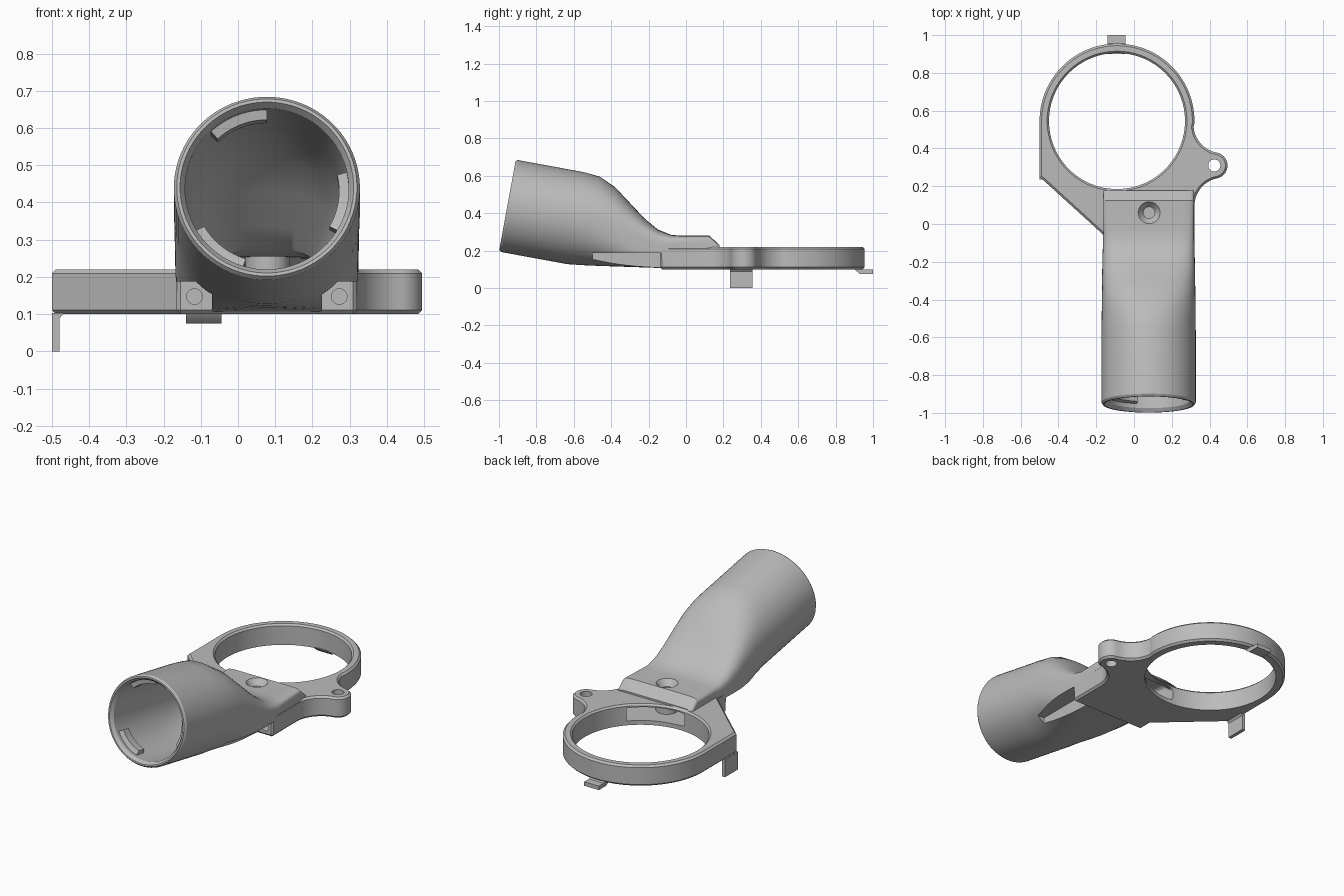
import bpy, bmesh, math
from mathutils import Vector

if "Cube" in bpy.data.objects:
    bpy.data.objects.remove(bpy.data.objects["Cube"])

grey = bpy.data.materials.new("plain_grey")
grey.diffuse_color = (0.5, 0.5, 0.5, 1)
grey.use_nodes = True
grey.node_tree.nodes["Principled BSDF"].inputs["Base Color"].default_value = grey.diffuse_color
CX = 0.0775                     # duct centre line
RING = (-0.09, 0.545)           # ring centre


def finish(bm, name):
    bmesh.ops.recalc_face_normals(bm, faces=bm.faces[:])
    me = bpy.data.meshes.new(name)
    bm.to_mesh(me)
    bm.free()
    ob = bpy.data.objects.new(name, me)
    bpy.context.collection.objects.link(ob)
    me.materials.append(grey)
    return ob


def activate(ob):
    bpy.ops.object.select_all(action='DESELECT')
    ob.select_set(True)
    bpy.context.view_layer.objects.active = ob


def combine(ob, other, op):
    m = ob.modifiers.new("combine", 'BOOLEAN')
    m.operation, m.object, m.solver = op, other, 'EXACT'
    activate(ob)
    bpy.ops.object.modifier_apply(modifier=m.name)
    bpy.data.objects.remove(other)


def bevel(ob, width, angle=60, segments=1):
    m = ob.modifiers.new("bevel", 'BEVEL')
    m.width, m.segments, m.limit_method = width, segments, 'ANGLE'
    m.angle_limit = math.radians(angle)
    activate(ob)
    bpy.ops.object.modifier_apply(modifier=m.name)


def skin(rows, name):
    """Closed solid through rows of points."""
    bm = bmesh.new()
    vs = [[bm.verts.new(p) for p in r] for r in rows]
    n = len(rows[0])
    for a, b in zip(vs, vs[1:]):
        for i in range(n):
            j = (i + 1) % n
            bm.faces.new((a[i], a[j], b[j], b[i]))
    bm.faces.new(vs[0])
    bm.faces.new(vs[-1])
    return finish(bm, name)


def prism(pts, z0, z1, name):
    return skin([[(x, y, z) for x, y in pts] for z in (z0, z1)], name)


def arc(c, r, a0, a1, n):
    return [(c[0] + r * math.cos(math.radians(a0 + (a1 - a0) * i / n)),
             c[1] + r * math.sin(math.radians(a0 + (a1 - a0) * i / n))) for i in range(n + 1)]


def cone(c, r0, r1, z0, z1, name="cutter", n=48):
    rows = [[(x, y, z) for x, y in arc(c, r, 0, 360, n)[:-1]] for r, z in ((r0, z0), (r1, z1))]
    return skin(rows, name)


def box(x0, x1, y0, y1, z0, z1, name):
    return prism([(x0, y0), (x1, y0), (x1, y1), (x0, y1)], z0, z1, name)


def side_prism(yz, x0, x1, name):
    return skin([[(x, y, z) for y, z in yz] for x in (x0, x1)], name)


def tube(d, r):
    """Round section at depth d along the tilted inlet axis."""
    y, z = -0.955 + 0.984 * d, 0.44 - 0.18 * d
    return (y - 0.18 * r, z - 0.984 * r, y + 0.18 * r, z + 0.984 * r, r, 2)


def loft(sections, name, n=72):
    """Sections: bottom y, z, top y, z, half width, squareness."""
    rows = []
    for by, bz, ty, tz, w, e in sections:
        row = []
        for i in range(n):
            t = 2 * math.pi * (i + 0.5) / n
            c, s = math.cos(t), math.sin(t)
            u = math.copysign(abs(c) ** (2 / e), c)
            v = math.copysign(abs(s) ** (2 / e), s)
            row.append((CX + w * u, (by + ty) / 2 + v * (ty - by) / 2,
                        (bz + tz) / 2 + v * (tz - bz) / 2))
        rows.append(row)
    return skin(rows, name)


# duct outer skin: round inlet to flat outlet
body = loft([
    tube(0, 0.242), tube(0.012, 0.25), tube(0.37, 0.25),
    (-.56, .122, -.46, .595, .249, 2.1), (-.47, .118, -.38, .54, .248, 2.4),
    (-.38, .115, -.30, .455, .247, 2.9), (-.29, .112, -.22, .37, .246, 3.6),
    (-.20, .109, -.15, .312, .244, 4.5), (-.12, .106, -.08, .284, .242, 6),
    (-.05, .104, -.03, .28, .240, 8), (.125, .104, .125, .28, .240, 10),
    (.178, .104, .178, .23, .240, 10)], "duct_and_ring")

# pockets in front of the two screw bosses
for s in (-1, 1):
    xs = sorted((CX + s * 0.148, CX + s * 0.35))
    pocket = box(xs[0], xs[1], -0.5, -0.13, 0.0, 0.188, "cutter")
    combine(body, pocket, 'DIFFERENCE')

# flat plate with ring, lug and diagonal corner
lug = (0.425, 0.31)
outline = (arc(RING, 0.41, 180, -2, 64) + arc((0.465, 0.526), 0.15, 178, 259.5, 14)[1:]
           + arc(lug, 0.07, 79.5, -78.2, 18)[1:] + arc((0.47, 0.095), 0.15, 101.8, 180, 14)[1:]
           + [(0.32, -0.14), (-0.165, -0.14), (-0.165, -0.055), (-0.5, 0.25)])
plate = prism(outline, 0.1, 0.22, "plate")
bevel(plate, 0.011)
combine(body, plate, 'UNION')

# air passage
passage = loft([
    tube(-0.01, 0.24), tube(0.02, 0.22), tube(0.37, 0.22),
    (-.47, .15, -.40, .52, .215, 2.1), (-.38, .15, -.31, .43, .20, 2.2),
    (-.28, .15, -.22, .335, .165, 2.2), (-.20, .14, -.16, .275, .14, 2.5),
    (-.12, .13, -.10, .255, .15, 4), (0, .125, 0, .255, .20, 8),
    (.12, .125, .12, .25, .20, 8), (.17, .125, .17, .205, .20, 8),
    (.30, .125, .30, .20, .20, 8)], "cutter")
combine(body, passage, 'DIFFERENCE')

# post under the top screw
combine(body, cone((0.08, 0.06), 0.06, 0.06, 0.112, 0.266, "post"), 'UNION')

# ring opening, lug hole and countersunk top screw hole
for c, r0, r1, z0, z1 in ((RING, .36, .36, 0, .4), (RING, .36, .376, .21, .226),
                          (lug, .032, .032, 0, .4),
                          ((0.08, 0.06), .03, .03, .15, .4),
                          ((0.08, 0.06), .03, .062, .245, .285)):
    combine(body, cone(c, r0, r1, z0, z1, n=96 if r0 > .3 else 32), 'DIFFERENCE')

# boss screw holes
for x in (-0.117, 0.272):
    hole = skin([[(px, y, pz) for px, pz in arc((x, 0.147), 0.021, 0, 360, 24)[:-1]]
                 for y in (-0.2, -0.09)], "cutter")
    combine(body, hole, 'DIFFERENCE')

# rear clip under the ring
rear = side_prism([(.90, .105), (.945, .105), (.955, .098), (1.0, .098), (1.0, .075),
                   (.93, .075), (.905, .095)], -0.14, -0.045, "rear_clip")

# left hanging clip
side = skin([[(x, y, z) for x, z in ((-.5, 0), (-.48, 0), (-.48, .088), (-.468, .103), (-.5, .103))]
             for y in (0.235, 0.355)], "side_clip")

# three locking ribs inside the inlet
parts = [body, rear, side]
for k, a0 in enumerate((90, 210, 330)):
    rows = []
    for i in range(13):
        a = math.radians(a0 + 43 * i / 12)
        row = []
        for r, d in ((.194, .05), (.228, .04), (.228, .11), (.194, .10)):
            v = r * math.sin(a)
            row.append(Vector((CX + r * math.cos(a), -0.955 + 0.984 * d + 0.18 * v,
                               0.44 - 0.18 * d + 0.984 * v)))
        rows.append(row)
    parts.append(skin(rows, f"locking_rib_{k + 1}"))

for ob in parts:
    activate(ob)
    bpy.ops.object.shade_smooth_by_angle(angle=math.radians(30))
